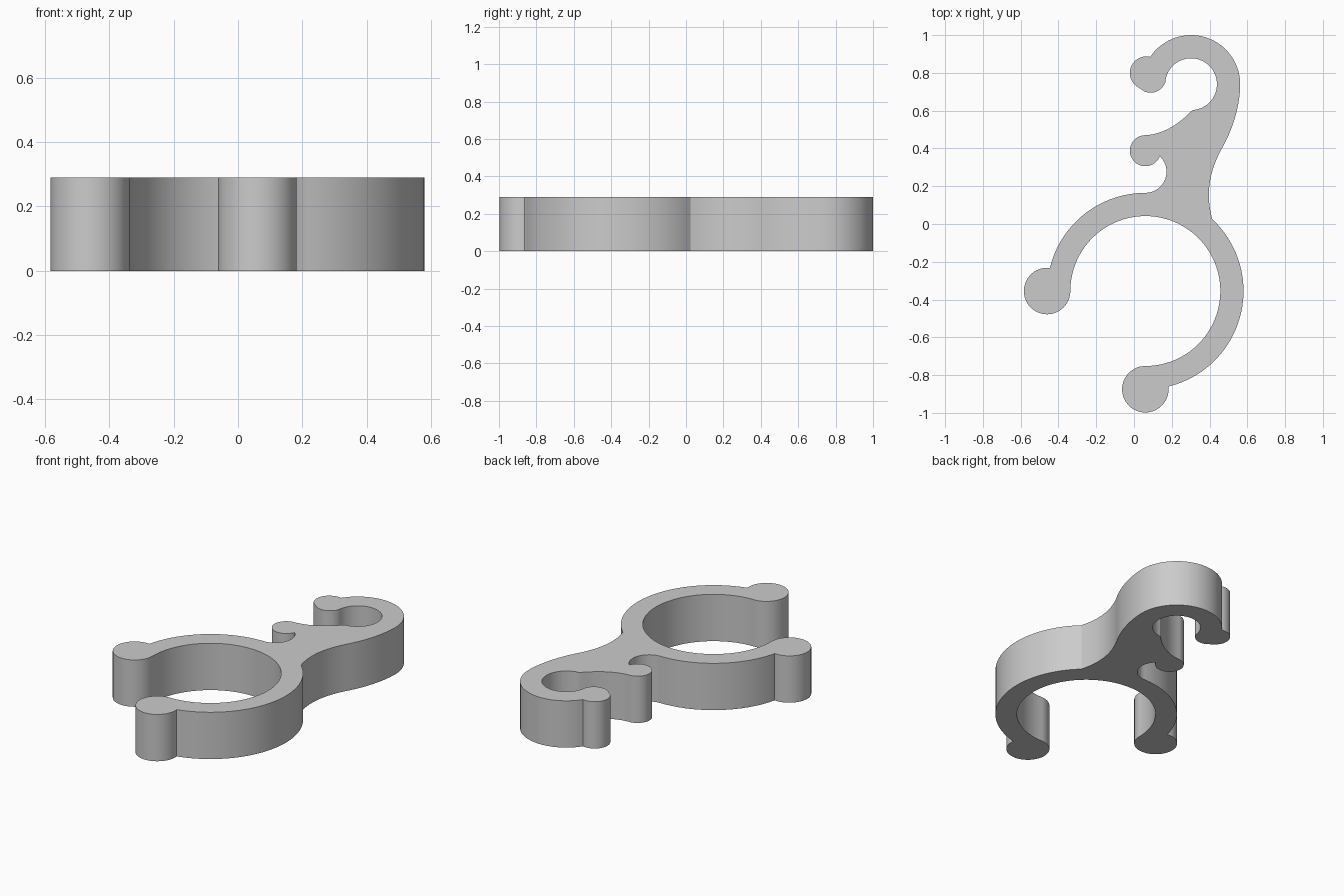
import bpy, bmesh
from math import cos, sin, radians
from mathutils import Vector
from mathutils.geometry import interpolate_bezier

cube = bpy.data.objects.get("Cube")
if cube:
    bpy.data.objects.remove(cube, do_unlink=True)

HEIGHT = 0.29
RING = (0.06, -0.355)
HOOK = (0.302, 0.74)


def arc(center, radius, start, end, step=4):
    """Points on an arc in degrees; a falling angle runs clockwise."""
    count = max(4, round(abs(end - start) / step))
    angles = [radians(start + (end - start) * i / count) for i in range(count + 1)]
    return [Vector((center[0] + radius * cos(a), center[1] + radius * sin(a), 0))
            for a in angles]


def bend(*controls):
    """Points on a cubic curve: start, two handles, end."""
    return interpolate_bezier(*[Vector((x, y, 0)) for x, y in controls], 16)


outline = []
# Large open ring: outer right side, from the lower tip up to the neck
outline += arc(RING, 0.52, -76, 47)
# Neck flowing into the hook's back
outline += bend((0.415, 0.025), (0.385, 0.13), (0.385, 0.25), (0.46, 0.39))
outline += bend((0.46, 0.39), (0.53, 0.51), (0.562, 0.64), (0.562, 0.74))
# Upper hook and its rounded tip
outline += arc(HOOK, 0.26, 0, 146)
outline += arc((0.065, 0.80), 0.087, 72, 235)
outline += arc((0.088, 0.777), 0.082, 245, 345)
outline += arc(HOOK, 0.137, 174, -86)
# Lip below the hook, ending in a small rounded tip
outline += bend((0.31, 0.605), (0.26, 0.55), (0.17, 0.475), (0.06, 0.47))
outline += arc((0.06, 0.388), 0.082, 90, 335)
# Small notch between lip and ring
outline += arc((0.06, 0.277), 0.112, 47, -90)
# Ring outer left side, left tip, ring inside, lower tip
outline += arc(RING, 0.52, 91, 166)
outline += arc((-0.46, -0.355), 0.123, 83, 360)
outline += arc(RING, 0.397, 179, -90)
outline += arc((RING[0], -0.875), 0.123, 92, 366)

# Drop coincident joints
clean = []
for p in outline:
    if not clean or (p - clean[-1]).length > 0.003:
        clean.append(p)
if (clean[0] - clean[-1]).length < 0.003:
    clean.pop()

# Extrude the outline into a solid clip
bm = bmesh.new()
base = bm.faces.new([bm.verts.new(p) for p in clean])
top = bmesh.ops.extrude_face_region(bm, geom=[base], use_keep_orig=True)
bmesh.ops.translate(bm, vec=(0, 0, HEIGHT),
                    verts=[g for g in top["geom"] if isinstance(g, bmesh.types.BMVert)])
bmesh.ops.recalc_face_normals(bm, faces=bm.faces[:])
mesh = bpy.data.meshes.new("hook_clip")
bm.to_mesh(mesh)
bm.free()

clip = bpy.data.objects.new("hook_clip", mesh)
bpy.context.collection.objects.link(clip)

# Plain grey plastic
grey = bpy.data.materials.new("light_grey")
grey.use_nodes = True
color = (0.6, 0.6, 0.6, 1)
grey.diffuse_color = color
grey.node_tree.nodes["Principled BSDF"].inputs["Base Color"].default_value = color
mesh.materials.append(grey)

# Smooth walls with crisp rims
bpy.ops.object.select_all(action="DESELECT")
clip.select_set(True)
bpy.context.view_layer.objects.active = clip
bpy.ops.object.shade_smooth_by_angle(angle=radians(30))
